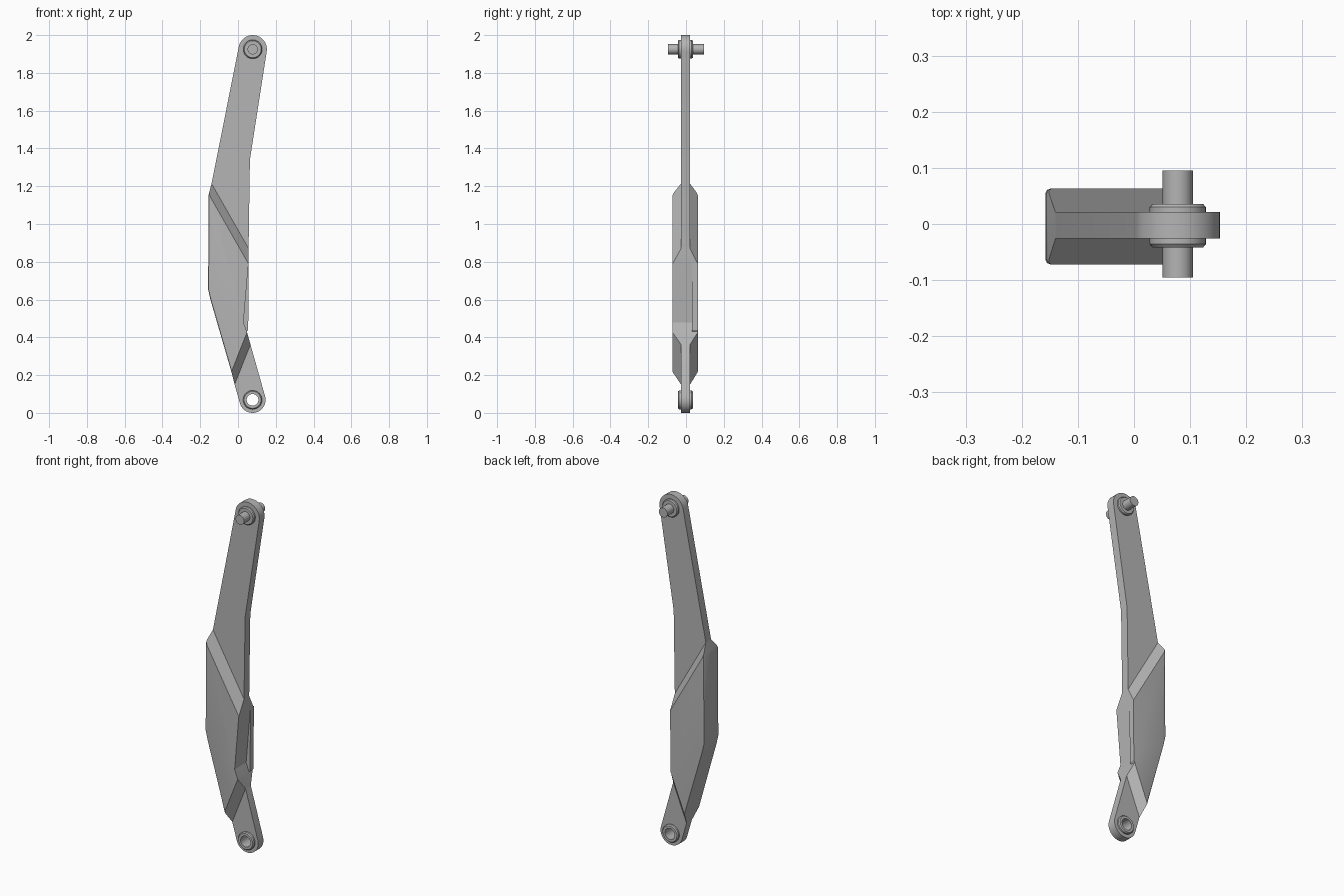
import bpy, bmesh
from math import radians, cos, sin, tau
from mathutils import Vector

cube = bpy.data.objects.get("Cube")
if cube:
    bpy.data.objects.remove(cube)

steel = bpy.data.materials.new("grey_steel")
steel.use_nodes = True
GREY = (0.46, 0.46, 0.46, 1)
steel.diffuse_color = GREY
steel.node_tree.nodes["Principled BSDF"].inputs["Base Color"].default_value = GREY

THIN = (-0.026, 0.021)     # arm plate, front and back
THICK = (-0.072, 0.063)    # reinforced middle, front and back
TOP, LOW = (0.078, 1.925), (0.077, 0.069)   # pivot centres


def finish(name, bm, smooth=True):
    bmesh.ops.recalc_face_normals(bm, faces=bm.faces)
    mesh = bpy.data.meshes.new(name)
    bm.to_mesh(mesh)
    bm.free()
    mesh.materials.append(steel)
    ob = bpy.data.objects.new(name, mesh)
    bpy.context.collection.objects.link(ob)
    if smooth:
        bpy.ops.object.select_all(action='DESELECT')
        ob.select_set(True)
        bpy.context.view_layer.objects.active = ob
        bpy.ops.object.shade_smooth_by_angle(angle=radians(25))
    return ob


def prism(outline, depth):
    """Extrude an x-z outline between two y values."""
    bm = bmesh.new()
    face = bm.faces.new([bm.verts.new((x, depth[0], z)) for x, z in outline])
    ext = bmesh.ops.extrude_face_region(bm, geom=[face])["geom"]
    verts = [v for v in ext if isinstance(v, bmesh.types.BMVert)]
    bmesh.ops.translate(bm, verts=verts, vec=(0, depth[1] - depth[0], 0))
    return bm


def arc(centre, r, start, end, n=20):
    angles = [radians(start + (end - start) * i / n) for i in range(n + 1)]
    return [(centre[0] + r * cos(a), centre[1] + r * sin(a)) for a in angles]


def lathe(name, centre, profile, n=32):
    """Revolve closed (radius, y) profile about a y-directed axis."""
    bm = bmesh.new()
    rings = []
    for i in range(n):
        a = tau * i / n
        rings.append([bm.verts.new((centre[0] + r * cos(a), y, centre[1] + r * sin(a)))
                      for r, y in profile])
    k = len(profile)
    for i in range(n):
        a, b = rings[i], rings[(i + 1) % n]
        for j in range(k):
            bm.faces.new((a[j], a[(j + 1) % k], b[(j + 1) % k], b[j]))
    return finish(name, bm)


# Thin arm plate with round ends, tucked just inside the thick middle
right_side = [(0.04, 0.42), (0.025, 0.48), (0.05, 0.8), (0.056, 0.87), (0.063, 1.341)]
left_side = [(-0.14, 1.214), (-0.148, 1.15), (-0.15, 0.65), (-0.138, 0.6),
             (-0.026, 0.214), (-0.018, 0.15)]
outline = (arc(LOW, 0.069, 196, 375) + [(0.066, 0.362)] + right_side
           + arc(TOP, 0.075, -9, 169) + left_side)
plate = finish("arm_plate", prism(outline, THIN))

# Hole through the lower eye
cutter = finish("eye_cutter", prism(arc(LOW, 0.04, 0, 348.75, 31), (-0.2, 0.2)), False)
cutter.hide_render = True
cutter.hide_viewport = True
cutter.display_type = 'WIRE'
cut = plate.modifiers.new("eye_hole", 'BOOLEAN')
cut.object = cutter
cut.solver = 'EXACT'

# Thick middle body, with a notch in its right edge
body = prism([(-0.14, 1.214), (0.056, 0.87), (0.056, 0.796), (0.029, 0.479),
              (0.047, 0.43), (0.066, 0.362), (-0.018, 0.15), (-0.034, 0.214),
              (-0.146, 0.6), (-0.158, 0.653), (-0.156, 1.151)], THICK)

# Diagonal ramps from thin plate up to the thick faces
ramps = [((-0.14, 1.214), (0.056, 0.87), (-0.05, 0.974)),
         ((-0.018, 0.15), (0.066, 0.362), (0.006, 0.321))]
inside = Vector((-0.05, 0, 0.7))
for near, far in zip(THIN, THICK):
    for a, b, c in ramps:
        p, q = Vector((a[0], near, a[1])), Vector((b[0], near, b[1]))
        r = Vector((c[0], far, c[1]))
        normal = (q - p).cross(r - p).normalized()
        if normal.dot(inside - p) > 0:
            normal = -normal
        res = bmesh.ops.bisect_plane(body, geom=body.verts[:] + body.edges[:] + body.faces[:],
                                     dist=1e-5, plane_co=p, plane_no=normal, clear_outer=True)
        edges = [e for e in res["geom_cut"]
                 if isinstance(e, bmesh.types.BMEdge) and e.is_boundary]
        bmesh.ops.holes_fill(body, edges=edges, sides=0)

# Softened long left edges
long_edges = [e for e in body.edges
              if all(v.co.x < -0.025 and min(abs(v.co.y - y) for y in THICK) < 1e-3
                     for v in e.verts)
              and abs(e.verts[0].co.y - e.verts[1].co.y) < 1e-3]
bmesh.ops.bevel(body, geom=long_edges, offset=0.009, segments=2, profile=0.5, affect='EDGES')
finish("middle_body", body)

# Back wall closing the notch
finish("notch_wall", prism([(0.056, 0.796), (0.054, 0.44), (0.047, 0.43),
                            (0.029, 0.479)], (0.032, THICK[1])), False)

# Stepped bushing in each eye; the upper one holds the pin
for name, centre, bore in (("upper_bushing", TOP, 0.02), ("lower_bushing", LOW, 0.031)):
    lathe(name, centre, [(bore, -0.042), (0.045, -0.042), (0.05, -0.036),
                         (0.05, 0.03), (0.045, 0.036), (bore, 0.036)])

# Pivot pin
pin = bmesh.new()
bmesh.ops.create_cone(pin, cap_ends=True, segments=32, radius1=0.027, radius2=0.027, depth=0.19)
for v in pin.verts:
    v.co = (v.co.x + TOP[0], v.co.z, v.co.y + TOP[1])
finish("pivot_pin", pin)
